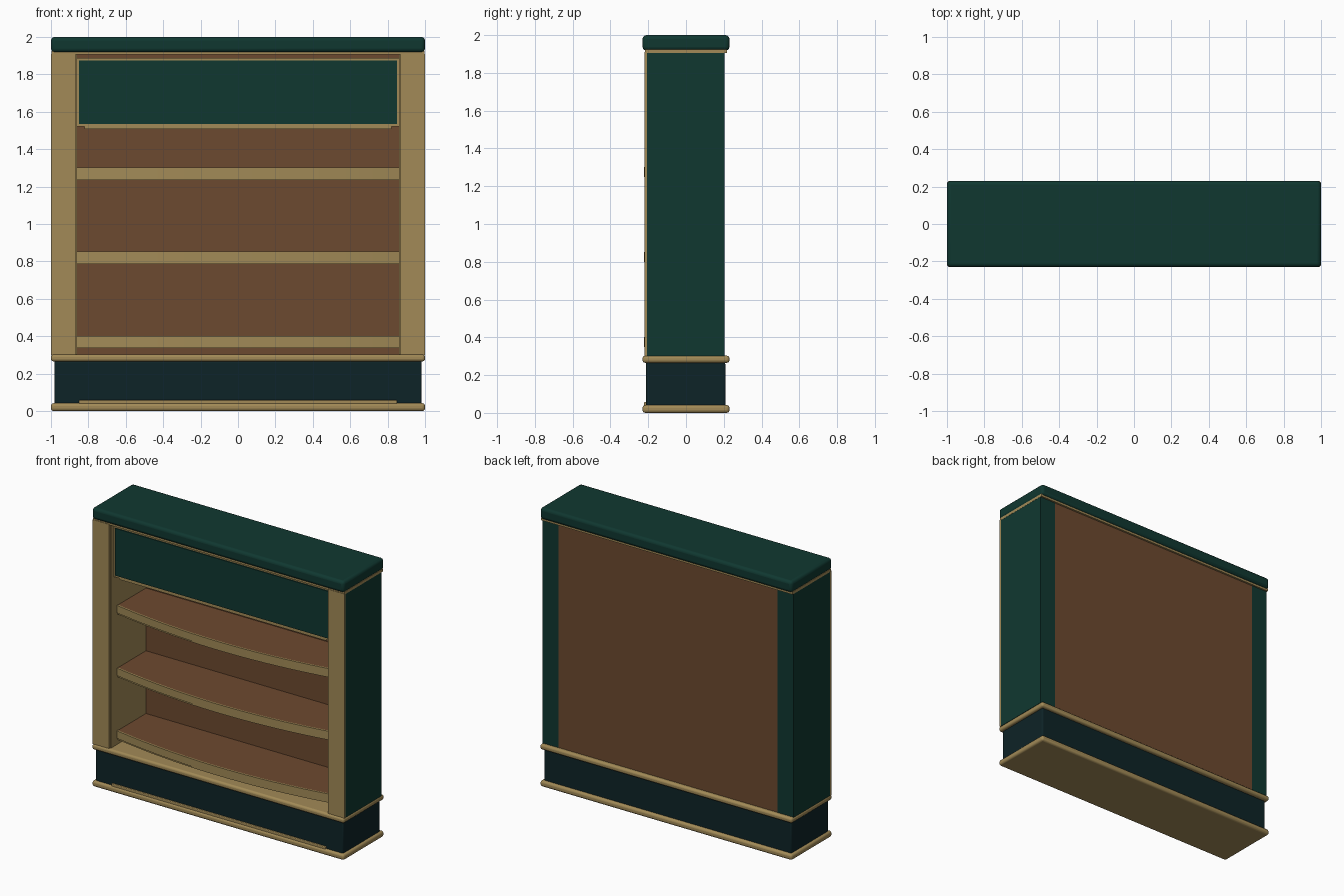
import bpy, bmesh

if "Cube" in bpy.data.objects:
    bpy.data.objects.remove(bpy.data.objects["Cube"])


def material(name, rgb):
    m = bpy.data.materials.new(name)
    m.use_nodes = True
    m.diffuse_color = (*rgb, 1)
    m.node_tree.nodes["Principled BSDF"].inputs["Base Color"].default_value = (*rgb, 1)
    return m


GREEN = material("dark green", (0.005, 0.039, 0.030))
NAVY = material("deep navy", (0.0042, 0.017, 0.020))
GOLD = material("pale gold wood", (0.36, 0.255, 0.095))
BROWN = material("brown wood", (0.152, 0.067, 0.029))


def finish(name, bm, mat, bevel=0, segments=3):
    bmesh.ops.recalc_face_normals(bm, faces=bm.faces)
    mesh = bpy.data.meshes.new(name)
    bm.to_mesh(mesh)
    bm.free()
    mesh.materials.append(mat)
    obj = bpy.data.objects.new(name, mesh)
    bpy.context.collection.objects.link(obj)
    if bevel:
        mod = obj.modifiers.new("rounded edges", "BEVEL")
        mod.width, mod.segments = bevel, segments
        bpy.ops.object.select_all(action="DESELECT")
        obj.select_set(True)
        bpy.context.view_layer.objects.active = obj
        bpy.ops.object.shade_smooth_by_angle()
    return obj


def box(name, x, y, z, mat, bevel=0):
    """Box from (low, high) ranges on each axis."""
    bm = bmesh.new()
    bmesh.ops.create_cube(bm, size=1)
    for v in bm.verts:
        for axis, (low, high) in enumerate((x, y, z)):
            v.co[axis] = low if v.co[axis] < 0 else high
    return finish(name, bm, mat, bevel)


def bowed_slab(name, half, end, bow, back, z, mat, steps=24):
    """Slab with a bowed front; without a back line it is a thin strip."""
    xs = [half * (2 * i / steps - 1) for i in range(steps + 1)]
    front = [(x, end - bow * (1 - (x / half) ** 2)) for x in xs]
    rear = [(x, y + 0.012 if back is None else back) for x, y in front]
    bm = bmesh.new()
    for i in range(steps):
        bm.faces.new([bm.verts.new((*p, z[0])) for p in
                      (front[i], front[i + 1], rear[i + 1], rear[i])])
    bmesh.ops.remove_doubles(bm, verts=bm.verts, dist=1e-5)
    top = bmesh.ops.extrude_face_region(bm, geom=bm.faces[:])["geom"]
    bmesh.ops.translate(bm, vec=(0, 0, z[1] - z[0]),
                        verts=[g for g in top if isinstance(g, bmesh.types.BMVert)])
    return finish(name, bm, mat)


# Base with gold mouldings
box("bottom_moulding", (-1, 1), (-0.23, 0.23), (0, 0.042), GOLD, 0.015)
box("plinth", (-0.982, 0.982), (-0.212, 0.208), (0.03, 0.268), NAVY, 0.01)
box("plinth_strip", (-0.85, 0.85), (-0.222, -0.2), (0.035, 0.058), GOLD, 0.005)
box("ledge_moulding", (-1, 1), (-0.23, 0.23), (0.265, 0.303), GOLD, 0.014)

# Side columns with gold facings and linings
for side, s in (("left", 1), ("right", -1)):
    def span(a, b):
        return tuple(sorted((s * a, s * b)))
    box(side + "_column", span(0.87, 0.997), (-0.208, 0.205), (0.3, 1.91), GREEN)
    box(side + "_column_facing", span(0.868, 0.999), (-0.22, -0.207), (0.3, 1.91), GOLD)
    box(side + "_column_lining", span(0.862, 0.872), (-0.208, 0.19), (0.3, 1.91), GOLD)

# Back and top
box("back_panel", (-0.871, 0.871), (0.188, 0.203), (0.3, 1.91), BROWN)
box("cap_strip", (-0.998, 0.998), (-0.217, 0.217), (1.905, 1.925), GOLD)
box("cap", (-1, 1), (-0.23, 0.23), (1.918, 2), GREEN, 0.02)

# Header sign board in a gold frame
box("header_box", (-0.862, 0.862), (-0.15, 0.19), (1.524, 1.906), BROWN)
box("header_frame", (-0.861, 0.861), (-0.175, -0.14), (1.52, 1.887), GOLD)
box("header_panel", (-0.85, 0.85), (-0.183, -0.17), (1.535, 1.874), GREEN)
box("header_lower_strip", (-0.82, 0.82), (-0.17, -0.145), (1.508, 1.522), GOLD)

# Bowed shelves
for label, top in (("lower", 0.4), ("middle", 0.85), ("upper", 1.3)):
    bowed_slab(label + "_shelf", 0.862, -0.13, 0.08, 0.19, (top - 0.052, top), BROWN)
    bowed_slab(label + "_shelf_trim", 0.862, -0.142, 0.08, None, (top - 0.052, top + 0.002), GOLD)
    bowed_slab(label + "_shelf_underside", 0.862, -0.135, 0.08, 0.19,
               (top - 0.064, top - 0.051), GOLD)
